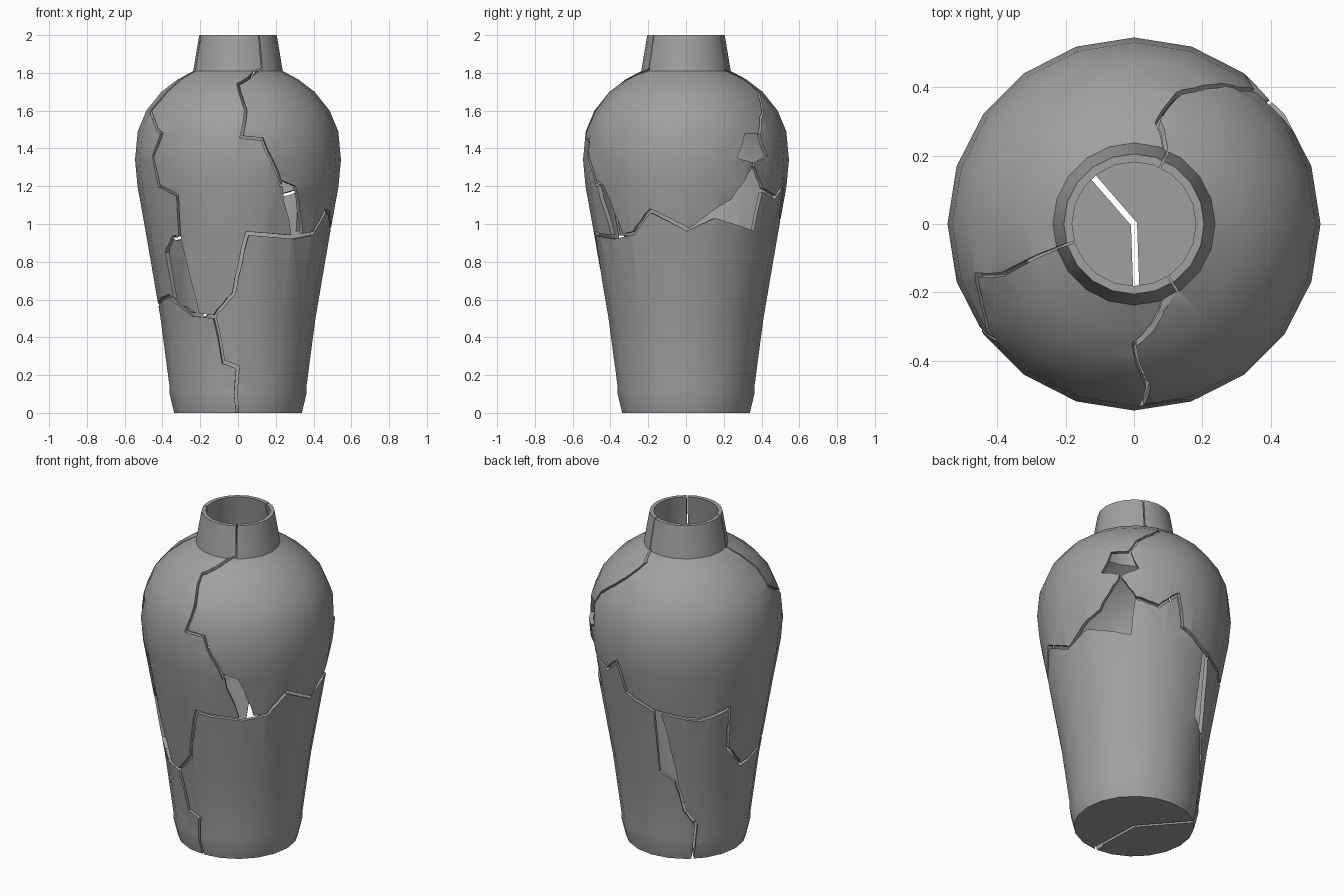
import bpy, bmesh, math
from mathutils import Matrix, Vector

if "Cube" in bpy.data.objects:
    bpy.data.objects.remove(bpy.data.objects["Cube"])

clay = bpy.data.materials.new("grey_clay")
clay.use_nodes = True
clay.diffuse_color = (.35, .35, .35, 1)
clay.node_tree.nodes["Principled BSDF"].inputs["Base Color"].default_value = clay.diffuse_color

# Outer profile (radius, height) and wall thickness
OUTER = [(.338, 0), (.362, .1), (.362, .135), (.41, .5), (.487, .95), (.532, 1.2),
         (.545, 1.34), (.531, 1.49), (.485, 1.6), (.405, 1.7), (.32, 1.765),
         (.237, 1.81), (.205, 2)]
WALL = .024
NECK_BASE = OUTER[-2][1]


def radius(z):
    """Outer radius of the vase at a height."""
    z = min(max(z, 0), 2)
    for (r0, z0), (r1, z1) in zip(OUTER, OUTER[1:]):
        if z <= z1:
            return r0 + (r1 - r0) * (z - z0) / (z1 - z0)


def polar(angle, z, scale):
    """Point on the wall, pushed in or out by a scale."""
    r = radius(z) * scale
    return Vector((r * math.cos(math.radians(angle)), r * math.sin(math.radians(angle)), z))


def add_object(name, bm):
    bmesh.ops.recalc_face_normals(bm, faces=bm.faces)
    mesh = bpy.data.meshes.new(name)
    bm.to_mesh(mesh)
    bm.free()
    obj = bpy.data.objects.new(name, mesh)
    bpy.context.collection.objects.link(obj)
    mesh.materials.append(clay)
    return obj


def cut(name, bm):
    """Subtract a cutter from the vase, then drop the cutter."""
    bmesh.ops.triangulate(bm, faces=bm.faces)
    cutter = add_object(name, bm)
    cutter.hide_render = True
    mod = vase.modifiers.new(name, 'BOOLEAN')
    mod.operation, mod.solver, mod.object = 'DIFFERENCE', 'EXACT', cutter
    bpy.ops.object.modifier_apply(modifier=mod.name)
    bpy.data.objects.remove(cutter)


def resample(path):
    """Split long stretches so that they follow the round wall."""
    out = [path[0]]
    for a, b in zip(path, path[1:]):
        n = max(1, math.ceil(abs(b[0] - a[0]) / 8))
        out += [tuple(a[k] + (b[k] - a[k]) * i / n for k in (0, 1)) for i in range(1, n + 1)]
    return out


def crack(*path, half=.007):
    """Cut a thin gap along a path of (angle, height)."""
    unit = math.radians(.48)
    pts = [Vector((a * unit, z)) for a, z in resample(path)]
    bm = bmesh.new()
    rings = []
    for i, p in enumerate(pts):
        before = (p - pts[i - 1]).normalized() if i else (pts[1] - p).normalized()
        after = (pts[i + 1] - p).normalized() if i < len(pts) - 1 else before
        tangent = (before + after).normalized()
        side = Vector((-tangent.y, tangent.x)) * half / max(tangent.dot(after), .55)
        ring = []
        for sign, scale in ((1, .78), (1, 1.2), (-1, 1.2), (-1, .78)):
            q = p + side * sign
            v = polar(q.x / unit, q.y, scale)
            ring.append(bm.verts.new(v))
        rings.append(ring)
    for a, b in zip(rings, rings[1:]):
        for k in range(4):
            bm.faces.new((a[k], a[k - 1], b[k - 1], b[k]))
    bm.faces.new(rings[0])
    bm.faces.new(rings[-1])
    cut("crack", bm)


def hole(*outline):
    """Cut out a missing chip with an outline of (angle, height)."""
    bm = bmesh.new()
    pts = resample(outline + outline[:1])[:-1]
    inner, outer = ([bm.verts.new(polar(a, z, s)) for a, z in pts] for s in (.75, 1.2))
    for i in range(len(pts)):
        bm.faces.new((inner[i - 1], inner[i], outer[i], outer[i - 1]))
    bm.faces.new(inner)
    bm.faces.new(outer)
    cut("hole", bm)


def floor_crack(angle):
    """Cut a straight gap from the middle of the floor to the wall."""
    bm = bmesh.new()
    bmesh.ops.create_cube(bm, size=1, matrix=Matrix.Rotation(math.radians(angle), 4, 'Z')
                          @ Matrix.Translation((.165, 0, 0)) @ Matrix.Diagonal((.34, .018, .2, 1)))
    cut("floor_crack", bm)


# Hollow vase, turned from one closed profile
inside = [(r - WALL, z) for r, z in OUTER[:0:-1]]
profile = [(0, 0)] + OUTER + inside + [(.33, .04), (0, .04)]
bm = bmesh.new()
verts = [bm.verts.new((r, 0, z)) for r, z in profile]
edges = [bm.edges.new(pair) for pair in zip(verts, verts[1:])]
bmesh.ops.spin(bm, geom=verts + edges, cent=(0, 0, 0), axis=(0, 0, 1),
               angle=math.tau, steps=20, use_merge=False)
bmesh.ops.remove_doubles(bm, verts=bm.verts, dist=.0005)
vase = add_object("vase_shard", bm)
bpy.context.view_layer.objects.active = vase

# Straight cracks down the neck
FRONT, RIGHT, BACK = 303, 197, 65
for angle in (FRONT, RIGHT, BACK):
    crack((angle, 2.05), (angle, NECK_BASE))

# Front shoulder crack and its chip
crack((FRONT, 1.82), (289, 1.8), (270, 1.74), (275, 1.6), (272, 1.46), (284, 1.45), (296, 1.2))
hole((296, 1.23), (305, 1.2), (316, .94), (306, .93), (298, 1.13))

# Right side crack and its chip
crack((RIGHT, 1.82), (201, 1.69), (198, 1.6), (220, 1.48), (214, 1.36), (218, 1.2),
      (232, 1.15), (230, .92))
hole((217, .6), (215, .85), (224, .94), (230, .94), (240, .51))

# Back left crack and its two chips
crack((BACK, 1.82), (77, 1.77), (72, 1.71), (52, 1.56), (46, 1.46), (41, 1.29))
hole((36, 1.48), (48, 1.48), (53, 1.36), (43, 1.32), (30, 1.35))
hole((18, 1.08), (28, 1.13), (42, 1.31), (51, 1.19), (48, .96), (18, 1.03), (0, .96))

# Ring crack between the upper and lower shards
crack((50, 1.18), (66, 1.14), (78, 1.23), (83, 1.05), (103, .97), (135, .92), (155, .97),
      (157, .7), (172, .56), (211, .62), (234, .52), (252, .51), (267, .63), (276, .95),
      (308, .93), (325, .95), (338, 1.07), (361, .97), half=.009)
hole((103, .97), (104, .57), (119, .49), (108, .97))

# Cracks that split the lower body and the floor
crack((252, .52), (258, .27), (270, .24), (268, .1), (270, -.05), half=.01)
crack((117, .5), (124, .32), (134, .22), (131, -.05), half=.01)
for angle in (131, 272):
    floor_crack(angle)

# Loose shards become their own smooth objects
bpy.ops.object.select_all(action='DESELECT')
vase.select_set(True)
bpy.ops.object.shade_smooth_by_angle(angle=math.radians(32))
bpy.ops.mesh.separate(type='LOOSE')
